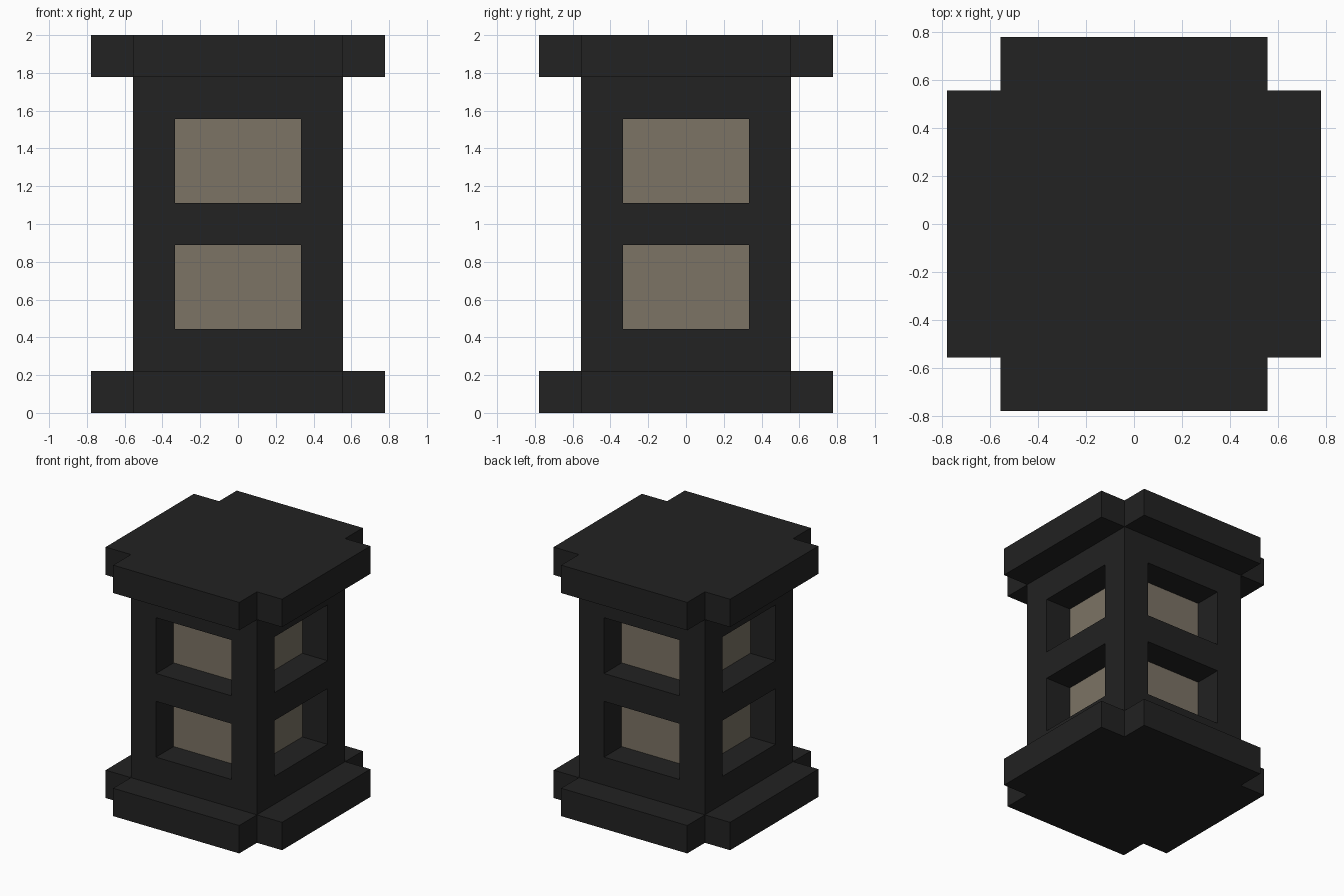
import bpy
import bmesh
from math import pi
from mathutils import Matrix, Vector

U = 1 / 9                      # one building block
BODY, SLAB, OPENING = 5 * U, 7 * U, 3 * U
RECESS = 2 * U

cube = bpy.data.objects.get("Cube")
if cube:
    bpy.data.objects.remove(cube, do_unlink=True)


def make_material(name, color):
    mat = bpy.data.materials.new(name)
    mat.use_nodes = True
    mat.diffuse_color = color
    mat.node_tree.nodes["Principled BSDF"].inputs["Base Color"].default_value = color
    return mat


dark = make_material("charcoal", (0.016, 0.016, 0.016, 1))
pane = make_material("warm_grey_pane", (0.2, 0.172, 0.13, 1))


def finish(name, bm, materials):
    mesh = bpy.data.meshes.new(name)
    bm.to_mesh(mesh)
    bm.free()
    for mat in materials:
        mesh.materials.append(mat)
    obj = bpy.data.objects.new(name, mesh)
    bpy.context.collection.objects.link(obj)
    return obj


# Cross-shaped slab with notched corners
def make_slab(name, bottom):
    bm = bmesh.new()
    verts = []
    for i in range(4):
        turn = Matrix.Rotation(i * pi / 2, 3, 'Z')
        for x, y in ((SLAB, BODY), (BODY, BODY), (BODY, SLAB)):
            verts.append(bm.verts.new(turn @ Vector((x, y, bottom))))
    face = bm.faces.new(verts)
    top = bmesh.ops.extrude_face_region(bm, geom=[face], use_keep_orig=True)["geom"]
    bmesh.ops.translate(bm, vec=(0, 0, 2 * U),
                        verts=[g for g in top if isinstance(g, bmesh.types.BMVert)])
    bmesh.ops.recalc_face_normals(bm, faces=bm.faces)
    return finish(name, bm, [dark])


make_slab("base_slab", 0)
make_slab("top_slab", 16 * U)

# Square body: each wall is a panel grid with two openings pushed inward
xs = [-BODY, -OPENING, OPENING, BODY]
zs = [k * U for k in (2, 4, 8, 10, 14, 16)]
bm = bmesh.new()
windows = []
for side in range(4):
    turn = Matrix.Rotation(side * pi / 2, 3, 'Z')
    for col in range(3):
        for row in range(5):
            x0, x1 = xs[col:col + 2]
            z0, z1 = zs[row:row + 2]
            corners = ((x0, z0), (x1, z0), (x1, z1), (x0, z1))
            face = bm.faces.new([bm.verts.new(turn @ Vector((x, -BODY, z)))
                                 for x, z in corners])
            if col == 1 and row in (1, 3):
                windows.append(face)
bmesh.ops.remove_doubles(bm, verts=bm.verts, dist=0.001)
bm.normal_update()

# Recessed panes
for face in bmesh.ops.extrude_discrete_faces(bm, faces=windows)["faces"]:
    face.normal_update()
    bmesh.ops.translate(bm, vec=face.normal * -RECESS, verts=face.verts)
    face.material_index = 1
finish("body_with_windows", bm, [dark, pane])
